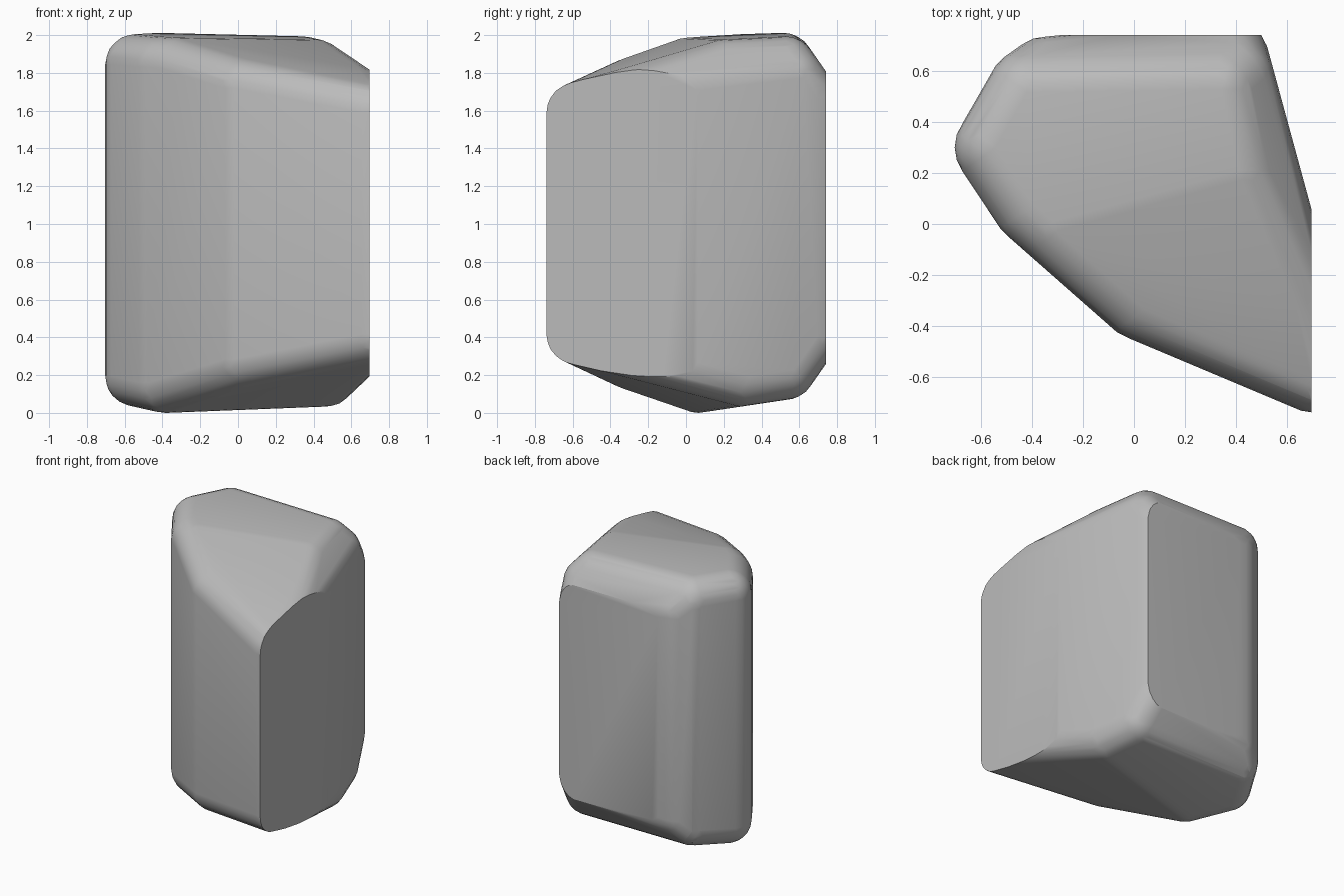
import bpy, bmesh, math
from mathutils import Matrix, Vector

cube = bpy.data.objects.get("Cube")
if cube:
    bpy.data.objects.remove(cube, do_unlink=True)

RADIUS = 0.16

# Faces of the block before rounding: outward direction and a point on the face
FACES = [
    ((-0.387, -0.92, 0), (0, -0.457, 1)),        # front
    ((-0.66, -0.75, 0), (-0.55, 0, 1)),          # front corner
    ((-0.83, -0.55, 0), (-0.675, 0.21, 1)),      # front side
    ((-0.87, 0.5, 0), (-0.63, 0.47, 1)),         # back side
    ((-0.58, 0.815, 0), (-0.48, 0.675, 1)),      # back corner
    ((-0.1, 0.995, 0), (-0.3, 0.74, 1)),         # back
    ((0.965, 0.263, 0), (0.69, 0.08, 1)),        # opposite side
    ((0.025, -0.045, 1), (0, 0, 1.97)),          # top
    ((0.084, -0.257, 1), (0, 0, 1.955)),         # top front slope
    ((0.72, 0.12, 0.66), (0.6, 0.1, 1.86)),      # top side chamfer
    ((0, 0.82, 0.57), (0, 0.63, 1.96)),          # top back chamfer
    ((0, 0.15, -1), (0, 0, -0.02)),              # bottom
    ((0.1, -0.23, -1), (0, 0, 0.04)),            # bottom front slope
    ((0, 0.82, -0.57), (0, 0.63, 0.09)),         # bottom back chamfer
]


def slice_off(bm, point, normal):
    """Cut away everything beyond a plane and close the hole."""
    geom = bm.verts[:] + bm.edges[:] + bm.faces[:]
    bmesh.ops.bisect_plane(bm, geom=geom, dist=0.00001, plane_co=point,
                           plane_no=normal, clear_outer=True)
    rim = [e for e in bm.edges if e.is_boundary]
    bmesh.ops.holes_fill(bm, edges=rim, sides=0)


# Core: a box trimmed by every face moved inwards by the rounding radius
core = bmesh.new()
bmesh.ops.create_cube(core, size=6)
for direction, point in FACES:
    n = Vector(direction).normalized()
    slice_off(core, Vector(point) - n * RADIUS, n)

# Rounded block: hull around a ball at every core corner
bm = bmesh.new()
for v in core.verts:
    bmesh.ops.create_icosphere(bm, subdivisions=3, radius=RADIUS,
                               matrix=Matrix.Translation(v.co))
core.free()
bmesh.ops.delete(bm, geom=bm.faces[:], context='FACES_ONLY')
hull = bmesh.ops.convex_hull(bm, input=bm.verts[:])
inside = set(hull["geom_interior"]) | set(hull["geom_unused"])
bmesh.ops.delete(bm, geom=[g for g in inside if isinstance(g, bmesh.types.BMVert)],
                 context='VERTS')
bmesh.ops.delete(bm, geom=[e for e in bm.edges if not e.link_faces], context='EDGES')
bmesh.ops.dissolve_limit(bm, angle_limit=math.radians(0.5),
                         verts=bm.verts[:], edges=bm.edges[:])

# Sharp flat cuts on the side and the back
slice_off(bm, (0.695, 0, 0), (1, 0, 0))
slice_off(bm, (0, 0.74, 0), (0, 1, 0))
bmesh.ops.recalc_face_normals(bm, faces=bm.faces[:])

# Stand on the ground
low = min(v.co.z for v in bm.verts)
bmesh.ops.translate(bm, verts=bm.verts[:], vec=(0, 0, -low))

mesh = bpy.data.meshes.new("stone_block")
bm.to_mesh(mesh)
bm.free()
block = bpy.data.objects.new("stone_block", mesh)
bpy.context.collection.objects.link(block)

# Plain grey stone
grey = bpy.data.materials.new("stone_grey")
grey.use_nodes = True
colour = (0.5, 0.5, 0.5, 1)
grey.diffuse_color = colour
grey.node_tree.nodes["Principled BSDF"].inputs["Base Color"].default_value = colour
mesh.materials.append(grey)

bpy.ops.object.select_all(action='DESELECT')
block.select_set(True)
bpy.context.view_layer.objects.active = block
bpy.ops.object.shade_smooth_by_angle(angle=math.radians(30))
